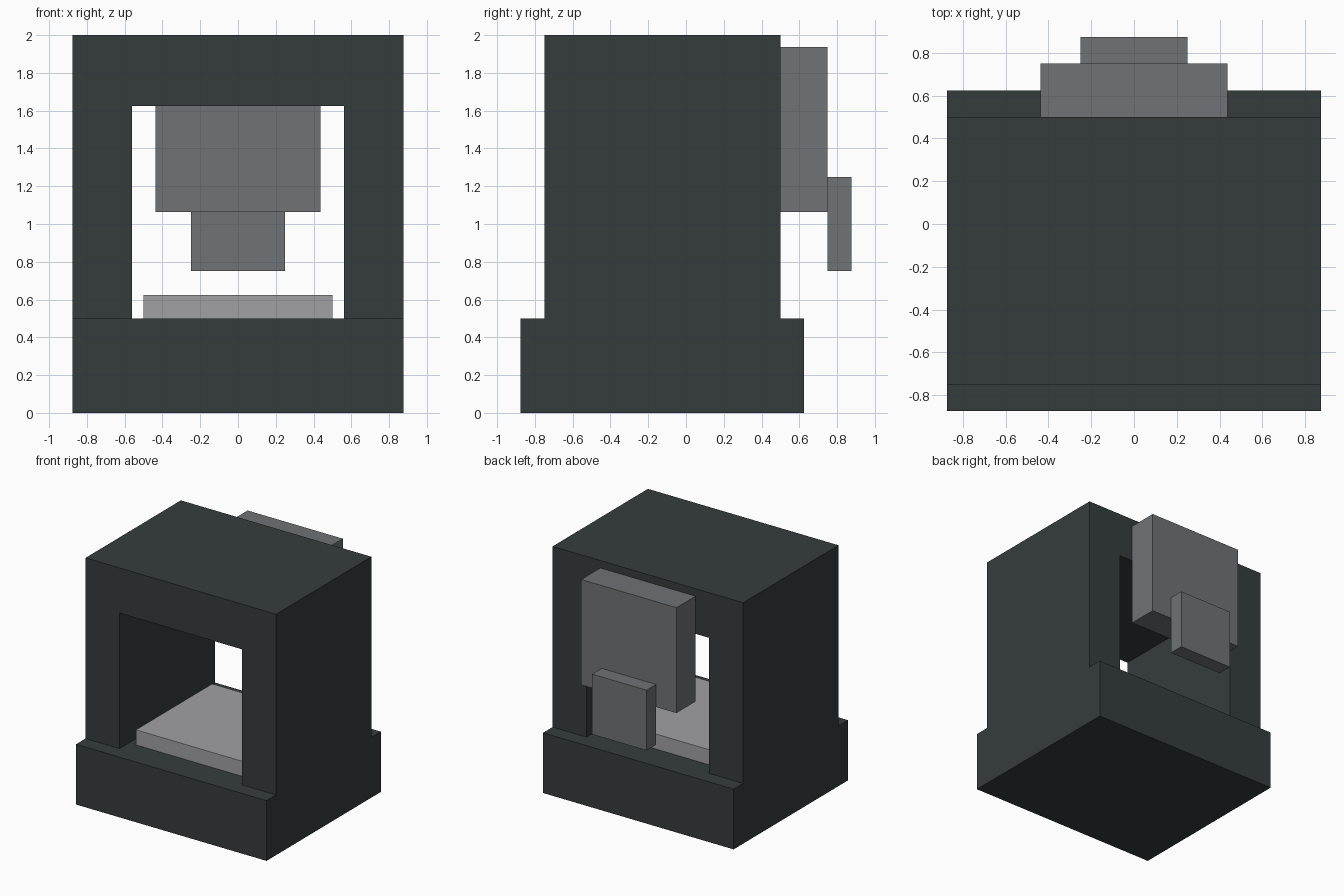
import bpy
import bmesh

cube = bpy.data.objects.get("Cube")
if cube:
    bpy.data.objects.remove(cube, do_unlink=True)


def linear(c):
    c /= 255
    return c / 12.92 if c <= 0.04045 else ((c + 0.055) / 1.055) ** 2.4


def make_material(name, rgb):
    colour = (*[linear(c) for c in rgb], 1)
    mat = bpy.data.materials.new(name)
    mat.use_nodes = True
    mat.diffuse_color = colour
    mat.node_tree.nodes["Principled BSDF"].inputs["Base Color"].default_value = colour
    return mat


def extrude_profile(name, profile, y0, y1, mat):
    """Extrude a closed x/z outline along y."""
    bm = bmesh.new()
    face = bm.faces.new([bm.verts.new((x, y0, z)) for x, z in profile])
    result = bmesh.ops.extrude_face_region(bm, geom=[face], use_keep_orig=True)
    moved = [g for g in result["geom"] if isinstance(g, bmesh.types.BMVert)]
    bmesh.ops.translate(bm, verts=moved, vec=(0, y1 - y0, 0))
    bmesh.ops.recalc_face_normals(bm, faces=bm.faces)
    mesh = bpy.data.meshes.new(name)
    bm.to_mesh(mesh)
    bm.free()
    mesh.materials.append(mat)
    obj = bpy.data.objects.new(name, mesh)
    bpy.context.collection.objects.link(obj)
    return obj


def block(name, half_width, y0, y1, z0, z1, mat):
    w = half_width
    return extrude_profile(name, [(-w, z0), (w, z0), (w, z1), (-w, z1)], y0, y1, mat)


dark = make_material("dark slate", (53, 60, 60))
grey = make_material("mid grey", (111, 115, 118))
light = make_material("light grey", (161, 161, 165))

# Wide plinth
block("base", 0.875, -0.875, 0.625, 0, 0.5, dark)

# Arch-shaped housing, open front to back
half = [(0.875, 0.5), (0.875, 2), (0.5625, 0.5), (0.5625, 1.625)]
outer_low, outer_top, inner_low, inner_top = half
right_side = [inner_low, outer_low, outer_top]
left_side = [(-x, z) for x, z in reversed(right_side)]
outline = right_side + left_side + [(-inner_top[0], inner_top[1]), inner_top]
extrude_profile("housing", outline, -0.75, 0.5, dark)

# Tray inside the opening
block("tray", 0.5, -0.625, 0.375, 0.5, 0.625, light)

# Stepped panels on the back
block("back_panel", 0.4375, 0.5, 0.75, 1.0625, 1.9375, grey)
block("back_latch", 0.25, 0.75, 0.875, 0.75, 1.25, grey)
